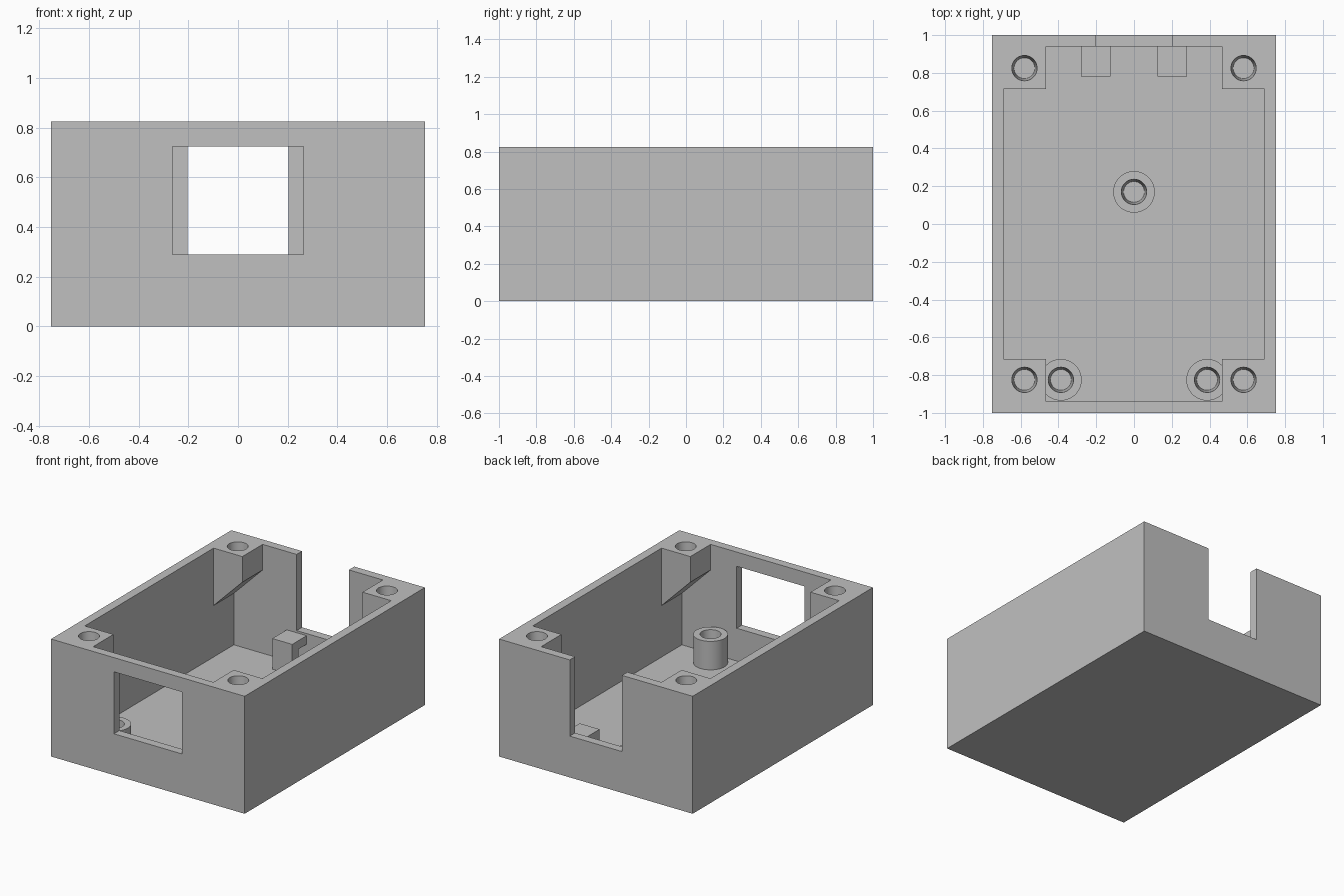
import bpy
import bmesh
from math import radians
from mathutils import Matrix

if "Cube" in bpy.data.objects:
    bpy.data.objects.remove(bpy.data.objects["Cube"], do_unlink=True)

grey = bpy.data.materials.new("plain grey")
grey.use_nodes = True
grey.diffuse_color = (0.53, 0.53, 0.53, 1)
grey.node_tree.nodes["Principled BSDF"].inputs["Base Color"].default_value = grey.diffuse_color

# Main dimensions
HALF_X, HALF_Y, HEIGHT = 0.752, 1.0, 0.825
IN_X, IN_Y, FLOOR = 0.69, 0.94, 0.06
BLOCK_X, BLOCK_Y, BLOCK_Z = 0.467, 0.715, 0.645
POST_TOP, HOLE_DEPTH = 0.26, 0.2


def finish(name, bm):
    bmesh.ops.recalc_face_normals(bm, faces=bm.faces)
    mesh = bpy.data.meshes.new(name)
    bm.to_mesh(mesh)
    bm.free()
    mesh.materials.append(grey)
    obj = bpy.data.objects.new(name, mesh)
    bpy.context.collection.objects.link(obj)
    return obj


def prism(name, profile, axis, lo, hi):
    """Extrude a 2D profile along x or y; the profile uses the other two axes."""
    bm = bmesh.new()
    place = (lambda a, b: (lo, a, b)) if axis == "x" else (lambda a, b: (a, lo, b))
    face = bm.faces.new([bm.verts.new(place(a, b)) for a, b in profile])
    new = bmesh.ops.extrude_face_region(bm, geom=[face])["geom"]
    shift = (hi - lo, 0, 0) if axis == "x" else (0, hi - lo, 0)
    bmesh.ops.translate(bm, vec=shift, verts=[v for v in new if isinstance(v, bmesh.types.BMVert)])
    return finish(name, bm)


def box(name, x0, x1, y0, y1, z0, z1):
    return prism(name, [(x0, z0), (x1, z0), (x1, z1), (x0, z1)], "y", y0, y1)


def cone(name, x, y, z0, z1, r0, r1):
    bm = bmesh.new()
    bmesh.ops.create_cone(bm, cap_ends=True, segments=48, radius1=r0, radius2=r1, depth=z1 - z0,
                          matrix=Matrix.Translation((x, y, (z0 + z1) / 2)))
    return finish(name, bm)


def carve(obj, cutters):
    """Subtract the cutters, bake the result and delete them."""
    for cutter in cutters:
        mod = obj.modifiers.new("cut", "BOOLEAN")
        mod.operation, mod.solver, mod.object = "DIFFERENCE", "EXACT", cutter
    bpy.context.view_layer.update()
    graph = bpy.context.evaluated_depsgraph_get()
    baked = bpy.data.meshes.new_from_object(obj.evaluated_get(graph))
    obj.modifiers.clear()
    obj.data = baked
    for cutter in cutters:
        bpy.data.objects.remove(cutter, do_unlink=True)


def insert_hole(x, y, top):
    """Slightly tapered blind hole, wider at the mouth."""
    slope = 0.012 / HOLE_DEPTH
    return cone("hole_cutter", x, y, top - HOLE_DEPTH, top + 0.02, 0.055, 0.067 + 0.02 * slope)


# Cavity with four screw blocks left standing, each with a 45 degree underside
cavity = box("cavity_cutter", -IN_X, IN_X, -IN_Y, IN_Y, FLOOR, 1.0)
blocks = []
for sx in (-1, 1):
    for sy in (-1, 1):
        far = IN_X + 0.1
        profile = [(sx * BLOCK_X, 1.2), (sx * BLOCK_X, BLOCK_Z),
                   (sx * far, BLOCK_Z - (far - BLOCK_X)), (sx * far, 1.2)]
        blocks.append(prism("block_cutter", profile, "y", sy * BLOCK_Y, sy * 1.1))
carve(cavity, blocks)

# Case: cavity, front window, open back notch and corner screw holes
case = box("case_body", -HALF_X, HALF_X, -HALF_Y, HALF_Y, 0, HEIGHT)
window = box("window_cutter", -0.264, 0.264, -1.1, -0.9, 0.29, 0.725)
notch = box("notch_cutter", -0.203, 0.203, 0.9, 1.1, 0.29, 1.0)
holes = [insert_hole(sx * 0.58, sy * 0.825, HEIGHT) for sx in (-1, 1) for sy in (-1, 1)]
carve(case, [cavity, window, notch] + holes)
parts = [case]

# Round mounting posts
for name, x, y in (("centre_post", 0, 0.17), ("front_left_post", 0.387, -0.825),
                   ("front_right_post", -0.387, -0.825)):
    post = cone(name, x, y, FLOOR - 0.03, POST_TOP, 0.11, 0.11)
    carve(post, [insert_hole(x, y, POST_TOP)])
    parts.append(post)

# Hooked rests below the back notch
hook = [(0.78, 0.04), (0.85, 0.04), (0.85, 0.215), (0.95, 0.215), (0.95, 0.275), (0.78, 0.275)]
for name, side in (("left_hook", 1), ("right_hook", -1)):
    parts.append(prism(name, hook, "x", side * 0.125, side * 0.28))

# Smooth the round surfaces, keep the corners sharp
bpy.ops.object.select_all(action="DESELECT")
for part in parts:
    part.select_set(True)
bpy.context.view_layer.objects.active = case
bpy.ops.object.shade_smooth_by_angle(angle=radians(30))
